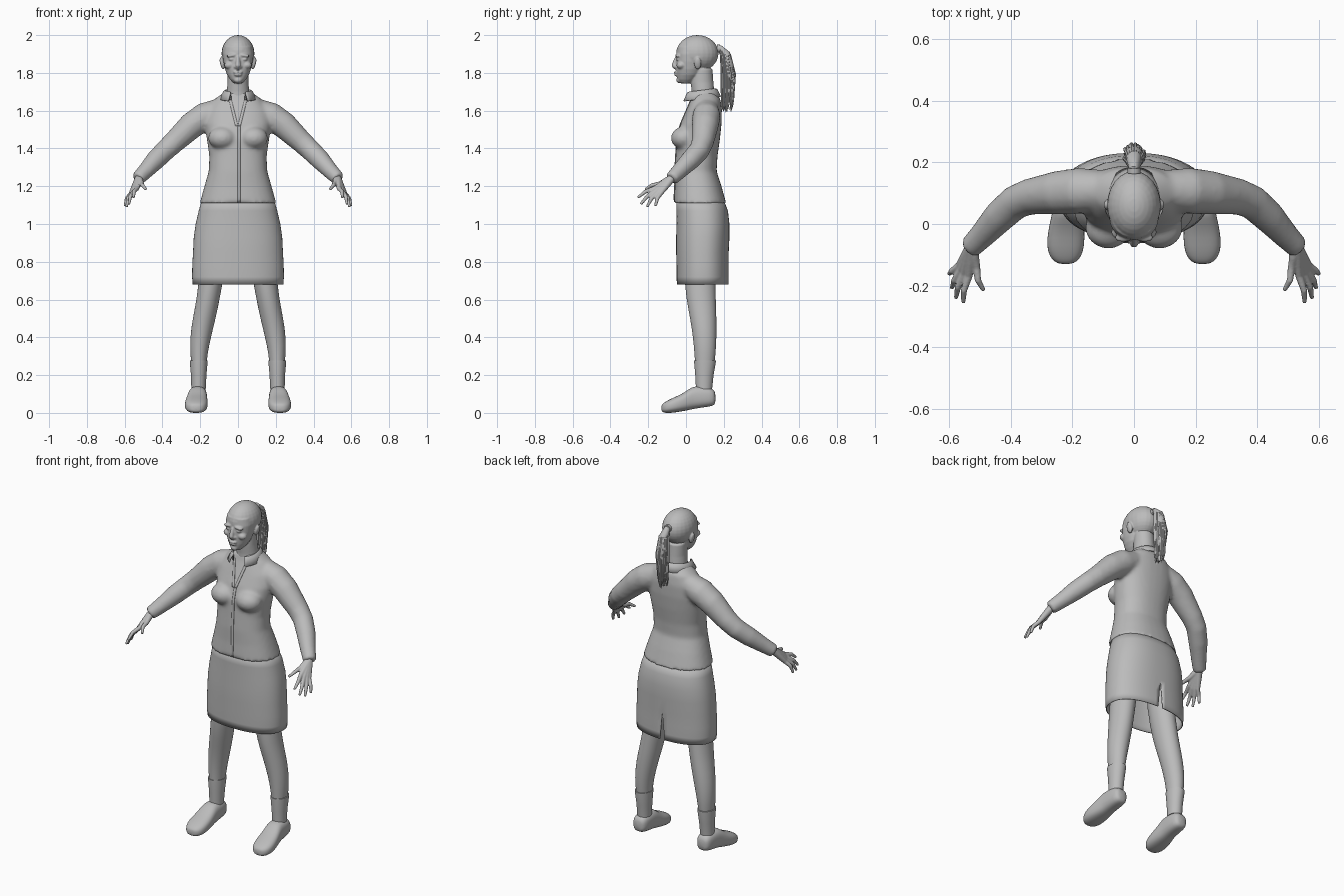
import bpy, bmesh, math, random
from mathutils import Vector, Matrix

random.seed(4)
if "Cube" in bpy.data.objects:
    bpy.data.objects.remove(bpy.data.objects["Cube"])

grey = bpy.data.materials.new("plain grey")
grey.use_nodes = True
grey.diffuse_color = (0.5, 0.5, 0.5, 1)
grey.node_tree.nodes["Principled BSDF"].inputs["Base Color"].default_value = (0.5, 0.5, 0.5, 1)


def skin(bm, rings, cap=True, closed=True):
    """Join successive rings of points with quads."""
    rows = [[bm.verts.new(p) for p in r] for r in rings]
    n = len(rows[0])
    for a, b in zip(rows, rows[1:]):
        for i in range(n if closed else n - 1):
            j = (i + 1) % n
            bm.faces.new((a[i], a[j], b[j], b[i]))
    if cap:
        bm.faces.new(rows[0])
        bm.faces.new(rows[-1])


def oval(center, u, v, seg=32, power=2):
    pts = []
    for i in range(seg):
        a = math.tau * i / seg
        c, s = math.cos(a), math.sin(a)
        pts.append(center + u * math.copysign(abs(c) ** (2 / power), c)
                   + v * math.copysign(abs(s) ** (2 / power), s))
    return pts


def body(bm, rows, side=1, power=2, seg=32, cap=True):
    """Upright loft; each row is z, centre x, front y, back y, half width."""
    skin(bm, [oval(Vector((side * x, (f + b) / 2, z)), Vector((w, 0, 0)),
                   Vector((0, (b - f) / 2, 0)), seg, power) for z, x, f, b, w in rows], cap)


def tube(bm, path, side=1, seg=16):
    """Round loft along a path of x, y, z, radius."""
    pts = [Vector((side * p[0], p[1], p[2])) for p in path]
    rings = []
    for i, p in enumerate(pts):
        t = (pts[min(i + 1, len(pts) - 1)] - pts[max(i - 1, 0)]).normalized()
        u = t.cross(Vector((0.3, 1, 0.2))).normalized()
        rings.append(oval(p, u * path[i][3], t.cross(u) * path[i][3], seg))
    skin(bm, rings)


def ball(bm, center, radii, tilt=0):
    m = Matrix.Translation(center) @ Matrix.Rotation(tilt, 4, 'Y') @ Matrix.Diagonal((*radii, 1))
    bmesh.ops.create_uvsphere(bm, u_segments=24, v_segments=16, radius=1, matrix=m)


def finish(name, bm, voxel=0, smooth=0, subdiv=0, thick=0):
    bmesh.ops.recalc_face_normals(bm, faces=bm.faces)
    me = bpy.data.meshes.new(name)
    bm.to_mesh(me)
    bm.free()
    me.materials.append(grey)
    ob = bpy.data.objects.new(name, me)
    bpy.context.collection.objects.link(ob)
    bpy.ops.object.select_all(action='DESELECT')
    ob.select_set(True)
    bpy.context.view_layer.objects.active = ob
    bpy.ops.object.shade_smooth_by_angle(angle=math.radians(50))
    if thick:
        ob.modifiers.new("thickness", 'SOLIDIFY').thickness = thick
    if voxel:
        r = ob.modifiers.new("blend", 'REMESH')
        r.mode, r.voxel_size, r.use_smooth_shade = 'VOXEL', voxel, True
    if smooth:
        s = ob.modifiers.new("soften", 'SMOOTH')
        s.iterations, s.factor = smooth, 0.5
    if subdiv:
        s = ob.modifiers.new("round", 'SUBSURF')
        s.levels = s.render_levels = subdiv
    return ob


# Jacket: torso, bust and sleeves blended together
bm = bmesh.new()
body(bm, [(1.11, 0, -.065, .213, .203), (1.2, 0, -.06, .188, .178), (1.28, 0, -.06, .162, .155),
          (1.36, 0, -.055, .167, .152), (1.45, 0, -.05, .18, .165), (1.53, 0, -.03, .188, .175),
          (1.6, 0, 0, .19, .165), (1.66, 0, .025, .183, .125), (1.7, 0, .035, .155, .07)], power=2.3)
for s in (1, -1):
    ball(bm, (s * .083, -.012, 1.455), (.075, .068, .06))
    tube(bm, [(.1, .11, 1.6, .065), (.175, .108, 1.57, .075), (.245, .102, 1.522, .071),
              (.34, .088, 1.432, .059), (.385, .07, 1.39, .056), (.435, .025, 1.34, .053),
              (.49, -.035, 1.28, .043), (.532, -.078, 1.238, .037)], s)
jacket = finish("jacket", bm, voxel=.011, smooth=5)

# Skirt with a wedge slit at the back
bm = bmesh.new()
body(bm, [(.68, 0, -.048, .225, .24), (.72, 0, -.05, .226, .243), (.78, 0, -.05, .226, .242),
          (.85, 0, -.052, .226, .238), (.93, 0, -.052, .23, .234), (1.0, 0, -.05, .23, .224),
          (1.07, 0, -.05, .222, .208), (1.14, 0, -.05, .195, .188)], power=2.3, seg=64, cap=False)
slit = [e for e in bm.edges if all(abs(v.co.x) < .001 and v.co.y > 0 and v.co.z < .86 for v in e.verts)]
bmesh.ops.split_edges(bm, edges=slit)
for v in bm.verts:
    if abs(v.co.x) < .001 and v.co.y > 0 and v.co.z < .84:
        x = sum(f.calc_center_median().x for f in v.link_faces)
        v.co.x = math.copysign(.016 * (.85 - v.co.z) / .17, x)
finish("skirt", bm, thick=.006)

# Head, face and neck
bm = bmesh.new()
ball(bm, (0, .06, 1.903), (.087, .112, .097))
body(bm, [(1.745, 0, -.03, .02, .024), (1.765, 0, -.046, .05, .042), (1.79, 0, -.05, .075, .058),
          (1.82, 0, -.053, .09, .069), (1.86, 0, -.052, .1, .077), (1.9, 0, -.05, .1, .08),
          (1.94, 0, -.044, .1, .072)], power=2.2)
body(bm, [(1.64, 0, .03, .17, .075), (1.7, 0, .03, .15, .06), (1.75, 0, .025, .145, .055),
          (1.82, 0, .03, .14, .054)])
tube(bm, [(0, -.048, 1.885, .009), (0, -.058, 1.86, .011), (0, -.064, 1.84, .014), (0, -.052, 1.828, .014)])
ball(bm, (0, -.053, 1.803), (.025, .011, .007))
ball(bm, (0, -.051, 1.79), (.021, .012, .008))
ball(bm, (0, -.036, 1.762), (.022, .016, .016))
for s in (1, -1):
    ball(bm, (s * .034, -.044, 1.892), (.029, .014, .009), s * .12)
    ball(bm, (s * .034, -.04, 1.872), (.016, .013, .008))
    ball(bm, (s * .046, -.026, 1.84), (.027, .024, .02))
    ball(bm, (s * .013, -.05, 1.832), (.01, .012, .009))
    ball(bm, (s * .084, .062, 1.85), (.011, .019, .033), s * .25)
finish("head", bm, voxel=.0045, smooth=3)

# Ponytail: core plus loose strands
bm = bmesh.new()
tube(bm, [(0, .15, 1.925, .012), (0, .18, 1.93, .017), (0, .21, 1.9, .024), (0, .222, 1.84, .03),
          (0, .224, 1.77, .03), (0, .218, 1.69, .022), (0, .213, 1.6, .005)])
for i in range(60):
    a, k = random.uniform(0, math.tau), random.uniform(.75, 1.1)
    cx, cy, end = math.cos(a) * k, math.sin(a) * k, random.uniform(1.59, 1.74)
    tube(bm, [(cx * .01, .175 + cy * .01, 1.935, .003), (cx * .022, .21 + cy * .022, 1.895, .006),
              (cx * .031, .224 + cy * .032, 1.79, .007), (cx * .024, .22 + cy * .028, end + .04, .005),
              (cx * .02, .216 + cy * .024, end, .001)], seg=6)
finish("ponytail", bm)
bm = bmesh.new()
tube(bm, [(0, .165, 1.928, .021), (0, .182, 1.93, .021)])
finish("hair_tie", bm)

# Folded collar, open at the front
bm = bmesh.new()
rings = []
for i in range(33):
    t = math.radians(-148 + 296 * i / 32)
    f = (1 - math.cos(t)) / 2
    d = Vector((math.sin(t), math.cos(t), 0))
    c = Vector((0, .088 - .02 * f, 0))
    rings.append([c + d * r + Vector((0, 0, z - drop * f)) for r, z, drop in
                  ((.066, 1.675, .02), (.069, 1.718, .02), (.077, 1.715, .025), (.098, 1.675, .025))])
skin(bm, rings, cap=False, closed=False)
finish("collar", bm, thick=.006)


# Lapel edges and placket laid on the jacket front
def trim(name, points, width):
    bm = bmesh.new()
    rows = []
    for (x0, z0), (x1, z1) in zip(points, points[1:]):
        for k in range(13):
            x, z = x0 + (x1 - x0) * k / 12, z0 + (z1 - z0) * k / 12
            rows.append([Vector((x + width * j / 2, -.12 if z < 1.6 else -.05, z)) for j in range(3)])
    skin(bm, rows, cap=False, closed=False)
    bmesh.ops.remove_doubles(bm, verts=bm.verts, dist=.0005)
    ob = finish(name, bm)
    w = ob.modifiers.new("lay on", 'SHRINKWRAP')
    w.target, w.wrap_method, w.offset = jacket, 'PROJECT', .003
    w.use_project_x = w.use_project_z = False
    w.use_project_y = w.use_positive_direction = True
    ob.modifiers.new("thickness", 'SOLIDIFY').thickness = .004


trim("placket", [(-.002, 1.115), (-.002, 1.3), (-.002, 1.52)], .014)
for s, label in ((1, "left"), (-1, "right")):
    trim(label + "_lapel", [(0, 1.52), (s * .036, 1.665)], s * .014)

    # Hand with four fingers and a thumb growing from the wrist
    bm = bmesh.new()
    wrist = Vector((.526, -.075, 1.242))
    for knuckle, tip in (((.535, -.168, 1.188), (.553, -.255, 1.14)),
                         ((.55, -.162, 1.174), (.577, -.24, 1.105)),
                         ((.56, -.15, 1.166), (.59, -.207, 1.09)),
                         ((.566, -.134, 1.162), (.599, -.162, 1.095)),
                         ((.51, -.142, 1.212), (.487, -.215, 1.183))):
        k, t = Vector(knuckle), Vector(tip)
        m = k.lerp(t, .5) + Vector((.007, -.004, .007))
        tube(bm, [(*wrist, .021), (*wrist.lerp(k, .5), .017), (*k, .0125), (*m, .0105), (*t, .007)], s, 12)
    finish(label + "_hand", bm, voxel=.004, smooth=2)

    # Leg, ankle sock and shoe
    bm = bmesh.new()
    body(bm, [(.95, .11, -.015, .155, .075), (.67, .147, -.009, .155, .062), (.55, .168, .012, .16, .061),
              (.45, .19, .031, .162, .059), (.35, .205, .042, .16, .05), (.28, .207, .047, .153, .042),
              (.2, .208, .052, .142, .036), (.1, .208, .055, .135, .033)], s)
    finish(label + "_leg", bm, subdiv=1)
    bm = bmesh.new()
    body(bm, [(.278, .208, .043, .158, .047), (.27, .208, .043, .158, .047), (.2, .208, .049, .146, .041),
              (.125, .209, .053, .138, .038)], s)
    finish(label + "_sock", bm)
    bm = bmesh.new()
    skin(bm, [oval(Vector((s * x, y, (lo + hi) / 2)), Vector((w, 0, 0)), Vector((0, 0, (hi - lo) / 2)), 24, 2.6)
              for y, x, w, lo, hi in ((.157, .212, .025, .05, .105), (.143, .212, .042, .036, .13),
                                      (.1, .212, .048, .03, .14), (.045, .214, .05, .022, .142),
                                      (.02, .216, .053, .016, .13), (-.02, .219, .059, .008, .1),
                                      (-.07, .222, .062, 0, .08), (-.105, .222, .052, -.001, .062),
                                      (-.122, .222, .036, .003, .05), (-.13, .222, .018, .01, .04))])
    finish(label + "_shoe", bm, subdiv=1)
